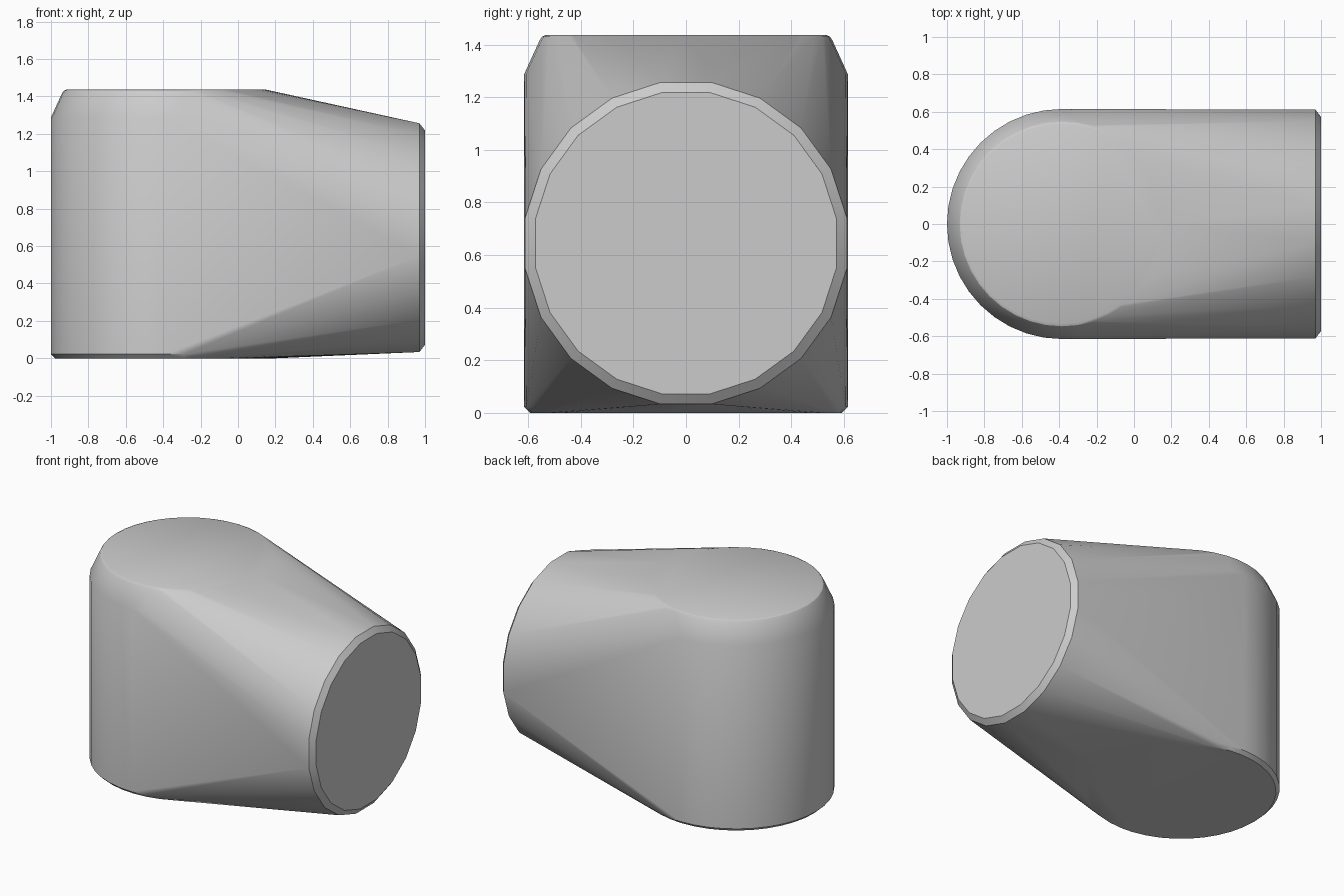
import bpy, bmesh, math

if "Cube" in bpy.data.objects:
    bpy.data.objects.remove(bpy.data.objects["Cube"])

bm = bmesh.new()


def ring(n, radius, place, offset=0.0):
    for i in range(n):
        a = 2 * math.pi * (i + offset) / n
        bm.verts.new(place(radius * math.cos(a), radius * math.sin(a)))


# Upright drum: chamfered foot, straight wall, sloping shoulder, rounded top rim
for z, r in [(0, 0.592), (0.022, 0.615), (1.288, 0.615), (1.415, 0.557),
             (1.43, 0.547), (1.437, 0.532)]:
    ring(40, r, lambda u, v: (-0.385 + u, v, z))

# Round end face pointing along +x, with a small chamfer
for x, r in [(0.97, 0.619), (1.0, 0.58)]:
    ring(20, r, lambda u, v: (x, u, 0.645 + v), 0.5)

# Stretch a skin over the drum and the end face
res = bmesh.ops.convex_hull(bm, input=bm.verts[:])
loose = [v for v in bm.verts if not v.link_faces]
bmesh.ops.delete(bm, geom=loose, context='VERTS')
bmesh.ops.dissolve_limit(bm, angle_limit=math.radians(0.5),
                         verts=bm.verts[:], edges=bm.edges[:])
bmesh.ops.recalc_face_normals(bm, faces=bm.faces[:])

mesh = bpy.data.meshes.new("rounded_housing")
bm.to_mesh(mesh)
bm.free()
body = bpy.data.objects.new("rounded_housing", mesh)
bpy.context.collection.objects.link(body)
bpy.context.view_layer.objects.active = body
body.select_set(True)
bpy.ops.object.shade_smooth_by_angle(angle=math.radians(30))
